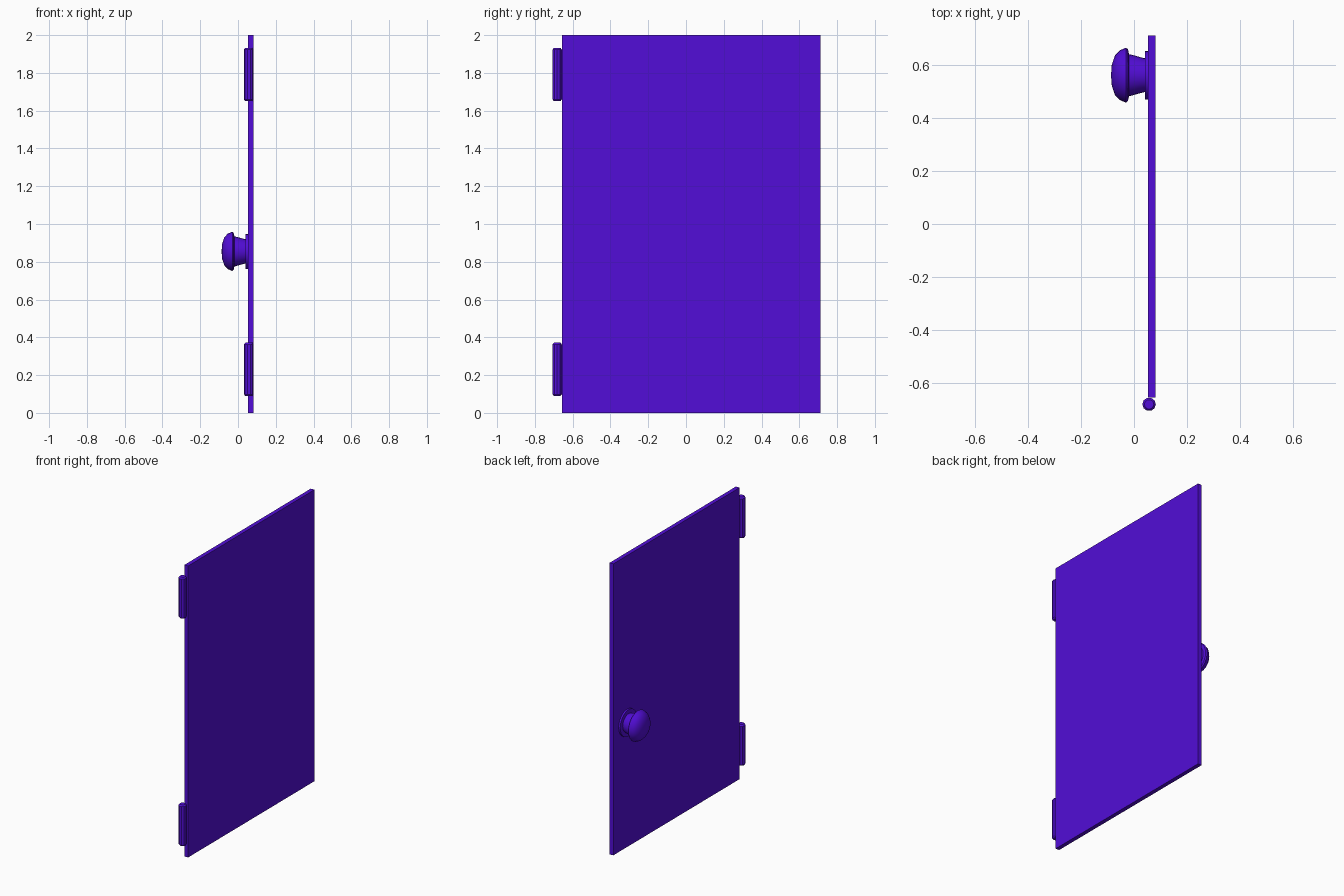
import bpy
import bmesh
from math import pi, radians
from mathutils import Matrix, Vector

cube = bpy.data.objects.get("Cube")
if cube:
    bpy.data.objects.remove(cube, do_unlink=True)

violet = bpy.data.materials.new("violet paint")
violet.use_nodes = True
colour = (0.085, 0.004, 0.68, 1)
violet.diffuse_color = colour
violet.node_tree.nodes["Principled BSDF"].inputs["Base Color"].default_value = colour


def add_object(name, bm, smooth=False):
    bmesh.ops.recalc_face_normals(bm, faces=bm.faces)
    mesh = bpy.data.meshes.new(name)
    bm.to_mesh(mesh)
    bm.free()
    mesh.materials.append(violet)
    obj = bpy.data.objects.new(name, mesh)
    bpy.context.collection.objects.link(obj)
    if smooth:
        bpy.ops.object.select_all(action="DESELECT")
        obj.select_set(True)
        bpy.context.view_layer.objects.active = obj
        bpy.ops.object.shade_smooth_by_angle(angle=radians(35))
    return obj


def turned(name, profile, matrix, sides):
    """Revolve (radius, height) pairs around local z, then place the result."""
    bm = bmesh.new()
    verts = [bm.verts.new((r, 0, h)) for r, h in profile]
    edges = [bm.edges.new(pair) for pair in zip(verts, verts[1:])]
    bmesh.ops.spin(bm, geom=verts + edges, axis=(0, 0, 1), cent=(0, 0, 0),
                   angle=2 * pi, steps=sides)
    bmesh.ops.remove_doubles(bm, verts=bm.verts, dist=0.0005)
    bm.transform(matrix)
    return add_object(name, bm, smooth=True)


# Flat door slab
bm = bmesh.new()
bmesh.ops.create_cube(bm, size=1)
bm.transform(Matrix.Translation((0.067, 0.028, 1)) @ Matrix.Diagonal((0.028, 1.37, 2, 1)))
add_object("door_panel", bm)

# Hinge barrels with chamfered ends
barrel = [(0, 0), (0.018, 0), (0.0255, 0.009), (0.0255, 0.274), (0.018, 0.283), (0, 0.283)]
for name, z in (("lower_hinge", 0.089), ("upper_hinge", 1.65)):
    turned(name, barrel, Matrix.Translation((0.057, -0.682, z)), 10)

# Knob axis runs from the slab out towards -x
knob_place = Matrix.Translation(Vector((0.055, 0.563, 0.855))) @ Matrix.Rotation(-pi / 2, 4, "Y")
turned("knob_backplate", [(0, 0), (0.092, 0), (0.092, 0.014), (0, 0.014)], knob_place, 24)
turned("knob_neck", [(0.064, 0.01), (0.065, 0.02), (0.079, 0.07), (0.079, 0.08)], knob_place, 24)
turned("knob_cap", [(0, 0.074), (0.08, 0.074), (0.098, 0.078), (0.104, 0.085),
                    (0.094, 0.109), (0.075, 0.127), (0.04, 0.139), (0, 0.142)], knob_place, 24)
